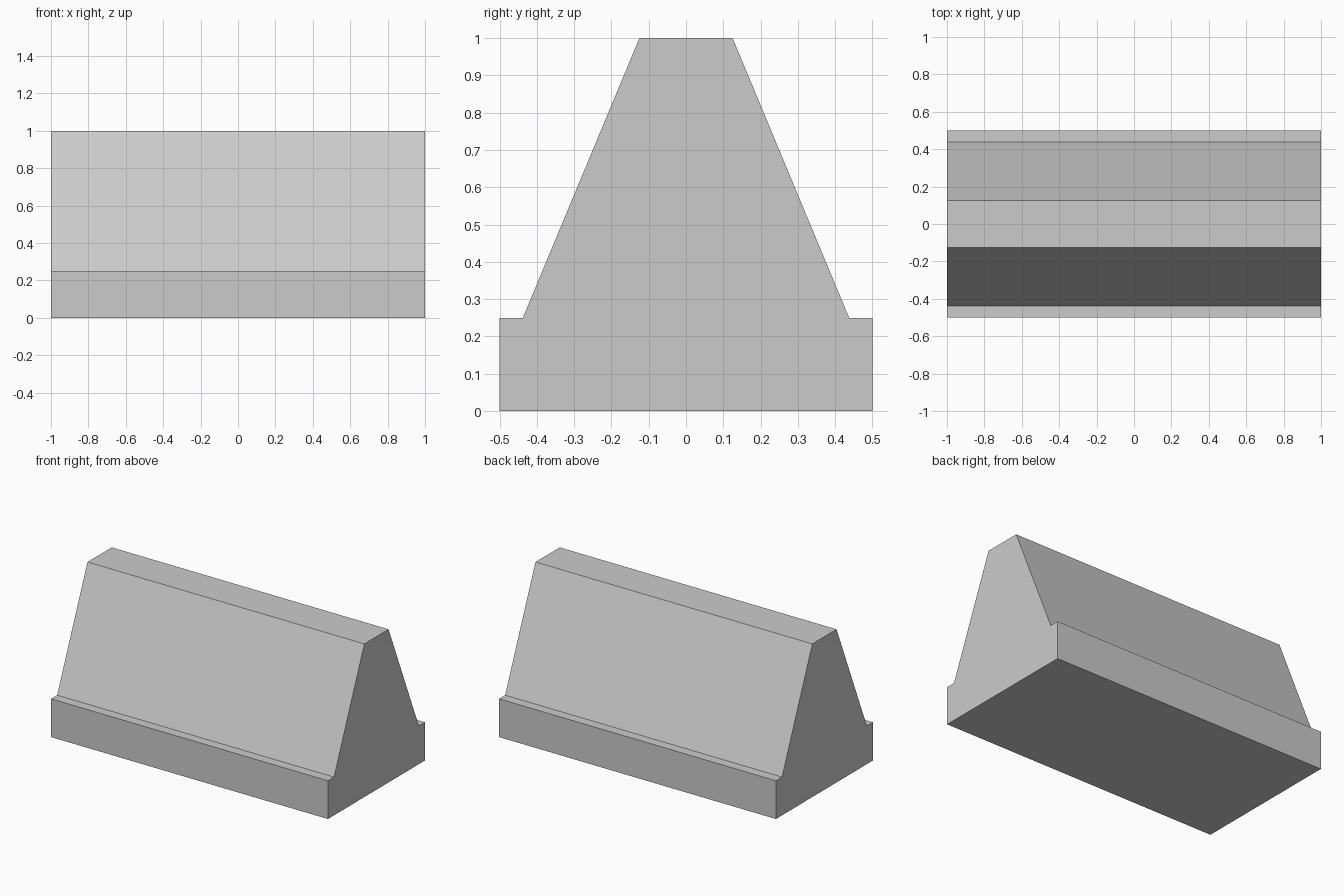
import bpy
import bmesh

if "Cube" in bpy.data.objects:
    bpy.data.objects.remove(bpy.data.objects["Cube"])


def extrude_profile(name, half_profile, length=2.0):
    """Mirror a (y, z) half profile and extrude it along x, centred."""
    points = half_profile + [(-y, z) for y, z in reversed(half_profile)]
    bm = bmesh.new()
    face = bm.faces.new([bm.verts.new((-length / 2, y, z)) for y, z in points])
    result = bmesh.ops.extrude_face_region(bm, geom=[face], use_keep_orig=True)
    moved = [g for g in result["geom"] if isinstance(g, bmesh.types.BMVert)]
    bmesh.ops.translate(bm, verts=moved, vec=(length, 0, 0))
    bmesh.ops.recalc_face_normals(bm, faces=bm.faces)
    mesh = bpy.data.meshes.new(name)
    bm.to_mesh(mesh)
    bm.free()
    obj = bpy.data.objects.new(name, mesh)
    bpy.context.collection.objects.link(obj)
    return obj


# Wide rectangular foot
extrude_profile("barrier_base", [(0.5, 0.0), (0.5, 0.25)])

# Tapered wall standing on the foot, leaving a narrow ledge each side
extrude_profile("barrier_wall", [(0.4375, 0.25), (0.125, 1.0)])
